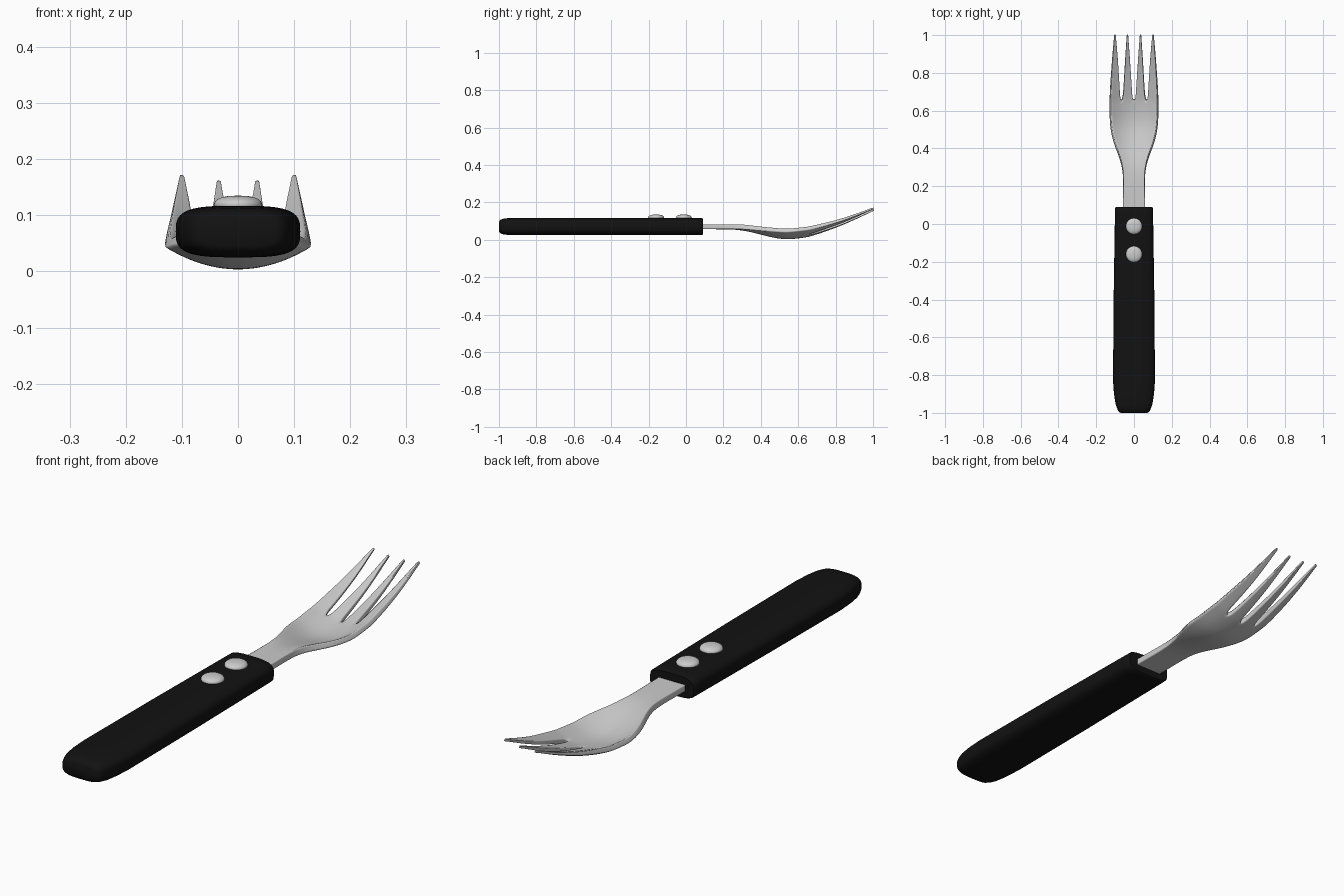
import bpy, bmesh, math

if "Cube" in bpy.data.objects:
    bpy.data.objects.remove(bpy.data.objects["Cube"])

black = bpy.data.materials.new("black_plastic")
black.diffuse_color = (0.006, 0.006, 0.006, 1)
black.use_nodes = True
black.node_tree.nodes["Principled BSDF"].inputs["Base Color"].default_value = black.diffuse_color


def make_object(name, bm):
    bmesh.ops.remove_doubles(bm, verts=bm.verts, dist=0.0005)
    bmesh.ops.recalc_face_normals(bm, faces=bm.faces)
    me = bpy.data.meshes.new(name)
    bm.to_mesh(me)
    bm.free()
    ob = bpy.data.objects.new(name, me)
    bpy.context.collection.objects.link(ob)
    return ob


def smooth(ob, angle):
    bpy.ops.object.select_all(action='DESELECT')
    ob.select_set(True)
    bpy.context.view_layer.objects.active = ob
    bpy.ops.object.shade_smooth_by_angle(angle=math.radians(angle))


def lerp(table, y):
    for (a, va), (b, vb) in zip(table, table[1:]):
        if y <= b:
            t = max(0, (y - a) / (b - a))
            return va + (vb - va) * t
    return table[-1][1]


# Handle: rounded-rectangle rings lofted along y (y, half width, half height)
rings = [(-1.0, .070, .026), (-.993, .082, .036), (-.975, .090, .042),
         (-.95, .098, .045), (-.90, .106, .046), (-.83, .111, .046),
         (-.4, .108, .046), (.05, .101, .046), (.084, .100, .046), (.09, .096, .042)]
bm = bmesh.new()
N = 40
loops = []
for y, w, h in rings:
    loop = []
    for i in range(N):
        a = 2 * math.pi * i / N
        c, s = math.cos(a), math.sin(a)
        x = math.copysign(abs(c) ** 0.6, c) * w
        z = math.copysign(abs(s) ** 0.6, s) * h
        loop.append(bm.verts.new((x, y, .071 + z)))
    loops.append(loop)
for p, q in zip(loops, loops[1:]):
    for i in range(N):
        j = (i + 1) % N
        bm.faces.new((p[i], p[j], q[j], q[i]))
bm.faces.new(loops[0])
bm.faces.new(loops[-1])
handle = make_object("handle", bm)
handle.data.materials.append(black)
smooth(handle, 40)

# Rivets: flattened domes on the handle top
for k, y in enumerate((-.012, -.16)):
    bm = bmesh.new()
    bmesh.ops.create_uvsphere(bm, u_segments=32, v_segments=16, radius=1)
    for v in bm.verts:
        # squash and flatten the crown
        r = math.hypot(v.co.x, v.co.y)
        f = r ** 0.75 / r if r > 1e-4 else 1
        v.co = (v.co.x * f * .043, y + v.co.y * f * .043, .119 + v.co.z * .016)
    smooth(make_object(f"rivet_{k + 1}", bm), 60)

# Fork head: curved sheet made of four strips that part into tines
half_width = [(.04, .060), (.25, .056), (.31, .062), (.37, .080), (.42, .100),
              (.48, .117), (.54, .124), (.60, .126), (.65, .126), (.75, .122),
              (.88, .114), (1.0, .104)]
height = [(.04, .070), (.25, .069), (.31, .062), (.37, .048), (.42, .034),
          (.48, .018), (.54, .011), (.60, .016), (.65, .024), (.70, .038),
          (.80, .071), (.90, .111), (1.0, .157)]
lift = [(.04, 0), (.25, .001), (.37, .015), (.48, .036), (.60, .040),
        (.70, .034), (.85, .022), (1.0, .012)]
# Tine edges: inner tine left, inner tine right, outer tine left
in_l = [(.65, 0), (.67, .009), (.75, .014), (.88, .022), (1.0, .031)]
in_r = [(.65, .067), (.67, .058), (.75, .053), (.88, .046), (1.0, .038)]
out_l = [(.65, .067), (.67, .076), (.75, .080), (.88, .087), (1.0, .097)]
stations = [.04, .15, .25, .31, .37, .42, .48, .54, .60, .65,
            .67, .71, .75, .81, .88, .94, .99, 1.003]

bm = bmesh.new()
for side in (-1, 1):
    for outer in (False, True):
        prev = None
        for y in stations:
            w = lerp(half_width, y)
            if y <= .65:
                a, b = (.532 * w, w) if outer else (0, .532 * w)
            else:
                a, b = (lerp(out_l, y), w) if outer else (lerp(in_l, y), lerp(in_r, y))
            row = []
            for t in (0, .5, 1):
                x = a + (b - a) * t
                z = lerp(height, y) + lerp(lift, y) * (x / w) ** 2
                row.append(bm.verts.new((side * x, y, z)))
            if prev:
                for i in range(2):
                    f = [prev[i], prev[i + 1], row[i + 1], row[i]]
                    bm.faces.new(f if side > 0 else f[::-1])
            prev = row
head = make_object("fork_head", bm)

# Thickness, thinner towards the tine tips
vg = head.vertex_groups.new(name="thickness")
for v in head.data.vertices:
    vg.add([v.index], lerp([(.04, 1), (.3, 1), (.5, .8), (.7, .75), (1.0, .3)], v.co.y), 'REPLACE')
sol = head.modifiers.new("thickness", 'SOLIDIFY')
sol.thickness = .026
sol.offset = 0
sol.vertex_group = "thickness"
sol.edge_crease_outer = .55
sol.edge_crease_inner = .55
sub = head.modifiers.new("smooth", 'SUBSURF')
sub.levels = sub.render_levels = 2
for p in head.data.polygons:
    p.use_smooth = True
